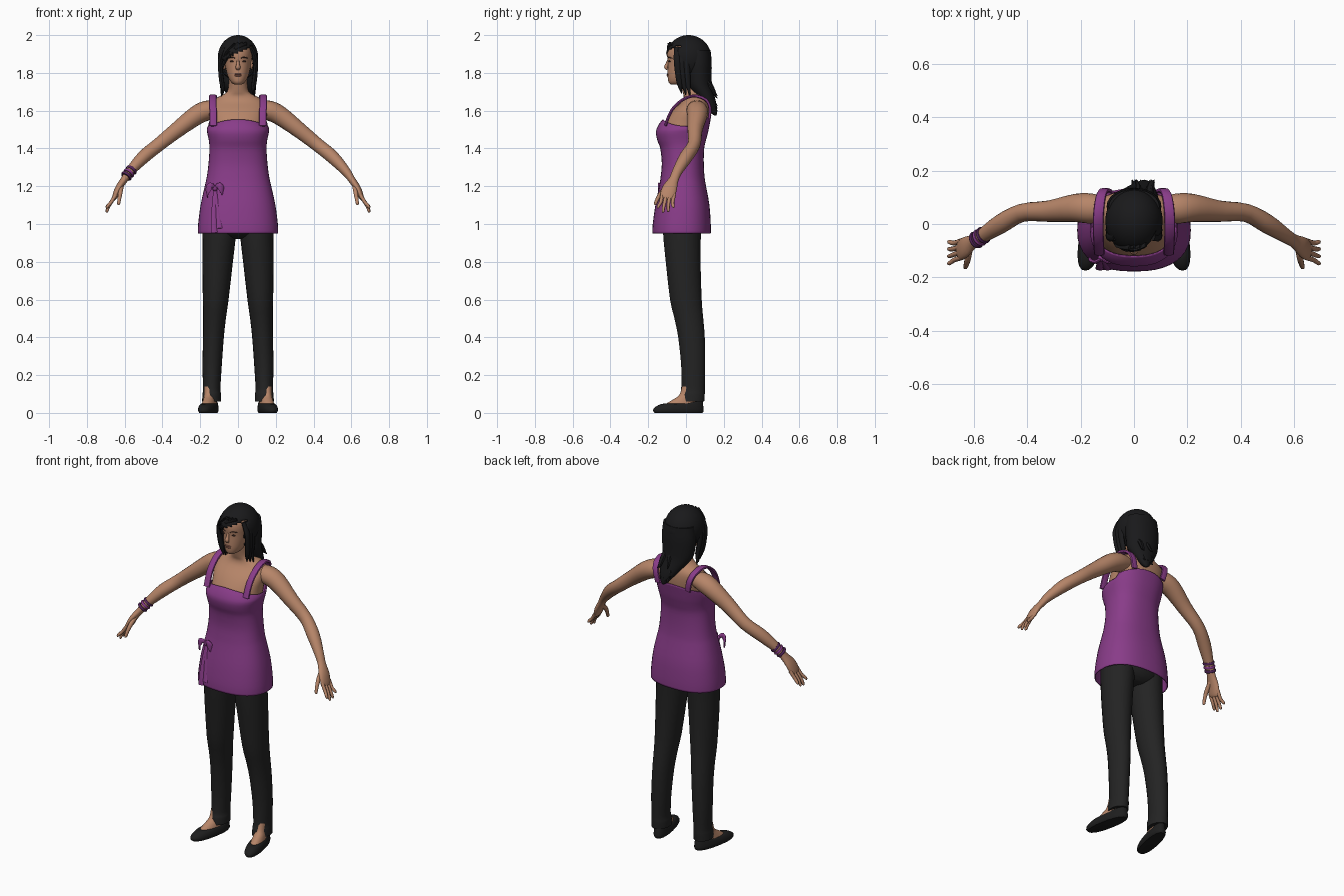
import bpy, bmesh, math, random
from mathutils import Vector

random.seed(4)


def colour(name, r, g, b):
    m = bpy.data.materials.new(name)
    m.diffuse_color = (r, g, b, 1)
    return m


PURPLE = colour("purple cloth", 0.25, 0.045, 0.25)
DARK = colour("dark purple", 0.085, 0.018, 0.1)
SKIN = colour("skin", 0.47, 0.235, 0.14)
LIP = colour("lip", 0.33, 0.13, 0.09)
TROUSER = colour("trouser black", 0.017, 0.017, 0.017)
HAIR = colour("hair black", 0.01, 0.01, 0.011)
SHOE = colour("shoe black", 0.013, 0.013, 0.013)
EYE = colour("eye brown", 0.06, 0.03, 0.022)


def finish(name, bm, mat, angle=50):
    bmesh.ops.recalc_face_normals(bm, faces=bm.faces)
    me = bpy.data.meshes.new(name)
    bm.to_mesh(me)
    bm.free()
    me.materials.append(mat)
    for p in me.polygons:
        p.use_smooth = True
    me.set_sharp_from_angle(angle=math.radians(angle))
    ob = bpy.data.objects.new(name, me)
    bpy.context.collection.objects.link(ob)
    return ob


def smooth_rows(rows, k):
    """Catmull-Rom resampling of equal-length tuples."""
    out = []
    for i in range(len(rows) - 1):
        a, b, c, d = (rows[max(i - 1, 0)], rows[i], rows[i + 1],
                      rows[min(i + 2, len(rows) - 1)])
        for s in range(k):
            t = s / k
            out.append(tuple(0.5 * (2 * q + (r - p) * t + (2 * p - 5 * q + 4 * r - w) * t * t
                                    + (3 * q - p - 3 * r + w) * t ** 3)
                             for p, q, r, w in zip(a, b, c, d)))
    return out + [tuple(rows[-1])]


def loft(name, frames, mat, n, power=2.0, caps=(True, True), warp=None):
    bm = bmesh.new()
    rings = []
    for c, u, v in frames:
        ring = []
        for j in range(n):
            a = math.tau * j / n
            ca, sa = math.cos(a), math.sin(a)
            ca = math.copysign(abs(ca) ** (2 / power), ca)
            sa = math.copysign(abs(sa) ** (2 / power), sa)
            p = c + u * ca + v * sa
            ring.append(bm.verts.new(warp(p) if warp else p))
        rings.append(ring)
    for r, s in zip(rings, rings[1:]):
        for j in range(n):
            bm.faces.new((r[j], r[(j + 1) % n], s[(j + 1) % n], s[j]))
    if caps[0]:
        bm.faces.new(rings[0])
    if caps[1]:
        bm.faces.new(rings[-1])
    return finish(name, bm, mat)


def stack(name, rows, mat, n=28, k=3, **kw):
    """Horizontal sections: z, centre x, half width, front y, back y."""
    frames = [(Vector((cx, (f + b) / 2, z)), Vector((max(rx, .001), 0, 0)), Vector((0, (b - f) / 2, 0)))
              for z, cx, rx, f, b in smooth_rows(rows, k)]
    return loft(name, frames, mat, n, **kw)


def tube(name, pts, mat, side=(0, 1, 0), n=14, k=3, **kw):
    """Path points: x, y, z, radius along side, radius across."""
    pts = smooth_rows(pts, k)
    pos = [Vector(p[:3]) for p in pts]
    frames = []
    for i, p in enumerate(pts):
        t = (pos[min(i + 1, len(pos) - 1)] - pos[max(i - 1, 0)]).normalized()
        u = Vector(side)
        u = (u - t * u.dot(t)).normalized()
        frames.append((pos[i], u * max(p[3], .001), t.cross(u) * max(p[4], .001)))
    return loft(name, frames, mat, n, **kw)


def ball(name, loc, size, mat, seg=16):
    bm = bmesh.new()
    bmesh.ops.create_uvsphere(bm, u_segments=seg, v_segments=seg // 2, radius=1)
    for v in bm.verts:
        v.co = Vector([a * b + c for a, b, c in zip(v.co, size, loc)])
    return finish(name, bm, mat)


def flip(pts, s):
    return [(p[0] * s,) + tuple(p[1:]) for p in pts]


# Upper body and neck
stack("chest_and_neck", [(1.40, 0, .135, -.115, .08), (1.48, 0, .146, -.13, .10), (1.54, 0, .148, -.113, .118),
                         (1.60, 0, .155, -.072, .125), (1.645, 0, .145, -.025, .122),
                         (1.675, 0, .10, -.012, .11), (1.70, 0, .058, -.018, .09),
                         (1.75, 0, .049, -.03, .07), (1.80, 0, .049, -.04, .06)], SKIN, power=2.2)


# Tunic: top edge dips under the arms and rises at the back
def neckline(p):
    k = max(0, (p.z - 1.49) / .065)
    p.z += k * (-.035 * (abs(p.x) / .155) ** 2 + (.02 if p.y > .05 else -.005))
    return p


tunic = stack("tunic", [(.95, 0, .207, -.172, .125), (1.0, 0, .205, -.17, .125), (1.1, 0, .192, -.156, .118),
                        (1.2, 0, .170, -.136, .10), (1.25, 0, .159, -.128, .092), (1.32, 0, .15, -.122, .088),
                        (1.40, 0, .145, -.13, .09), (1.445, 0, .149, -.146, .10), (1.49, 0, .158, -.153, .112),
                        (1.53, 0, .158, -.137, .122), (1.555, 0, .154, -.118, .128)],
              PURPLE, n=40, power=2.4, caps=(False, False), warp=neckline)
solid = tunic.modifiers.new("cloth", "SOLIDIFY")
solid.thickness = .006

# Shoulder straps
for s in (1, -1):
    tube("strap", flip([(.130, -.110, 1.52, .020, .008), (.132, -.077, 1.60, .020, .008),
                        (.134, -.022, 1.655, .020, .008), (.133, .04, 1.678, .020, .008),
                        (.125, .10, 1.662, .019, .008), (.112, .126, 1.62, .018, .008),
                        (.098, .123, 1.56, .018, .008)], s), PURPLE, side=(1, 0, 0), n=10, power=3)

# Tied bow on the hip
ball("bow_knot", (-.122, -.128, 1.19), (.014, .013, .016), PURPLE)
for s in (1, -1):
    tube("bow_loop", [(-.122, -.128, 1.19, .006, .005), (-.122 + s * .022, -.142, 1.205, .016, .007),
                      (-.122 + s * .038, -.138, 1.175, .016, .006), (-.122 + s * .04, -.13, 1.14, .005, .003)],
         PURPLE, side=(0, 0, 1), n=10)
    tube("bow_tail", [(-.122, -.126, 1.185, .008, .005), (-.118 + s * .008, -.146, 1.09, .013, .005),
                      (-.114 + s * .014, -.164, 1.0, .016, .005),
                      (-.112 + s * .014, -.17, .965 + s * .012, .017, .004)],
         PURPLE, side=(1, 0, 0), n=8)

# Trousers
stack("trouser_seat", [(.92, 0, .07, -.06, .04), (.95, 0, .165, -.115, .078), (1.02, 0, .185, -.135, .10),
                       (1.12, 0, .165, -.12, .095), (1.2, 0, .14, -.10, .08)], TROUSER)
for s in (1, -1):
    stack("trouser_leg", [(z, cx * s, rx, f, b) for z, cx, rx, f, b in (
        (1.04, .10, .085, -.12, .085), (.95, .099, .088, -.122, .08), (.80, .108, .081, -.108, .078),
        (.60, .118, .068, -.085, .084), (.50, .124, .060, -.062, .092), (.40, .130, .055, -.042, .10),
        (.25, .137, .051, -.026, .102), (.13, .139, .046, -.026, .10), (.10, .139, .049, -.033, .10),
        (.06, .140, .050, -.036, .097))], TROUSER, n=22)

    # Feet and slip-on shoes, toes turned out
    def toe_out(p, s=s):
        p.x -= s * (p.y - .06) * .19
        return p

    def rim(p, s=s):
        if p.z > .03:
            p.z += .02 * max(0, p.y) / .09
        return toe_out(p)

    stack("foot", [(z, s * .138, rx, f, b) for z, rx, f, b in (
        (.03, .038, -.118, .075), (.05, .036, -.102, .078), (.07, .033, -.07, .075),
        (.095, .031, -.035, .07), (.14, .033, -.02, .075))], SKIN, n=20, warp=toe_out)
    stack("shoe", [(z, s * .138, rx, f, b) for z, rx, f, b in (
        (0, .040, -.166, .088), (.012, .046, -.175, .094), (.03, .045, -.165, .092),
        (.047, .038, -.132, .086), (.048, .034, -.11, .078))], SHOE, n=24, k=2, power=2.3, warp=rim)

# Arms, hands and fingers
for s in (1, -1):
    tube("arm", flip([(.10, .055, 1.612, .045, .04), (.16, .058, 1.602, .056, .052), (.22, .06, 1.575, .053, .051),
                      (.32, .048, 1.50, .040, .042), (.42, .042, 1.42, .034, .036), (.50, .0, 1.355, .036, .035),
                      (.57, -.045, 1.28, .027, .025), (.602, -.065, 1.235, .026, .019),
                      (.632, -.086, 1.19, .039, .018), (.652, -.10, 1.145, .038, .014),
                      (.657, -.104, 1.132, .024, .009)], s), SKIN, n=20)
    for i in range(4):
        y, tip = -.132 + i * .021, (1.082, 1.06, 1.064, 1.085)[i]
        tube("finger", flip([(.647, y + .006, 1.155, .010, .010), (.672, y - .002, 1.115, .0095, .0095),
                             (.687, y - .012 + i * .004, (1.115 + tip) / 2, .0085, .0085),
                             (.694, y - .016 + i * .006, tip + .006, .007, .007),
                             (.695, y - .016 + i * .006, tip, .002, .002)], s), SKIN, n=8)
    tube("thumb", flip([(.615, -.085, 1.205, .014, .012), (.622, -.125, 1.17, .013, .012),
                        (.628, -.15, 1.135, .010, .010), (.632, -.162, 1.107, .008, .008),
                        (.633, -.164, 1.10, .002, .002)], s), SKIN, n=10)

# Bangles on one wrist
for i, mat in enumerate((DARK, PURPLE, DARK)):
    x, y, z = -.561 - i * .013, -.039 - i * .0088, 1.29 - i * .0155
    tube("bangle", [(x, y, z, .031, .029), (x - .004, y - .003, z - .005, .034, .032),
                    (x - .008, y - .006, z - .010, .031, .028)], mat, n=18, k=2)

# Head and face
stack("head", [(1.738, 0, .018, -.078, -.03), (1.75, 0, .036, -.092, .01), (1.78, 0, .053, -.097, .05),
               (1.82, 0, .064, -.097, .08), (1.86, 0, .071, -.096, .10), (1.90, 0, .075, -.1, .11),
               (1.94, 0, .07, -.088, .1), (1.97, 0, .045, -.05, .07)], SKIN, n=32, power=2.1)
tube("nose", [(0, -.093, 1.868, .006, .006), (0, -.1, 1.845, .009, .009), (0, -.106, 1.83, .013, .010),
              (0, -.098, 1.818, .010, .005)], SKIN, side=(1, 0, 0), n=12)
ball("upper_lip", (0, -.096, 1.793, ), (.021, .006, .0045), LIP)
ball("lower_lip", (0, -.095, 1.785), (.018, .007, .005), LIP)
for s in (1, -1):
    ball("eye", (s * .031, -.087, 1.861), (.013, .005, .0045), EYE)
    tube("eyebrow", flip([(.015, -.096, 1.878, .002, .002), (.033, -.091, 1.883, .003, .003),
                          (.052, -.074, 1.877, .002, .002)], s), EYE, side=(0, 0, 1), n=6)
    ball("ear", (s * .073, .0, 1.845), (.01, .018, .028), SKIN)

# Hair cap with a slanted fringe opening
bm = bmesh.new()
bmesh.ops.create_uvsphere(bm, u_segments=48, v_segments=32, radius=1)
for v in bm.verts:
    v.co = Vector((v.co.x * .107, v.co.y * .121 + .013, v.co.z * .12 + 1.88))


def opening(c):
    return (c.y < -.012 and c.z < 1.78) or (c.y < -.025 and c.z < 1.908 + .5 * c.x and c.x < .086)


bmesh.ops.delete(bm, geom=[f for f in bm.faces if opening(f.calc_center_median())], context='FACES')
cap = finish("hair_cap", bm, HAIR)
thick = cap.modifiers.new("thickness", "SOLIDIFY")
thick.thickness = .008

# Hair falling down the back
stack("hair_back", [(1.92, 0, .095, 0, .13), (1.85, 0, .103, -.005, .136), (1.78, 0, .099, .0, .136),
                    (1.73, .004, .092, .01, .138), (1.68, .018, .072, .05, .15), (1.63, .032, .047, .095, .162),
                    (1.59, .04, .022, .128, .165), (1.575, .042, .005, .15, .16)], HAIR, n=24)

# Side locks framing the face
for s in (1, -1):
    for i in range(3):
        y = -.045 + i * .022
        tube("side_lock", flip([(.07, y, 1.935, .018, .01), (.093, y, 1.87, .020, .012),
                                (.092, y + .005, 1.80, .018, .012), (.084, y + .012, 1.74, .014, .012),
                                (.076 + .006 * i, y + .022, 1.69 - .008 * i, .002, .002)], s), HAIR, n=8)

# Loose strands and a swept fringe
for i in range(9):
    a = random.uniform(-1, 1)
    z = random.uniform(1.6, 1.7)
    x = .035 + a * .035
    tube("loose_strand", [(x * .9, .10, z + .09, .012, .01), (x, .135, z + .04, .012, .01),
                          (x + a * .008, .155, z, .007, .006), (x + a * .014, .166, z - .014, .001, .001)],
         HAIR, side=(1, 0, 0), n=6)
for i in range(4):
    tube("fringe_lock", [(.045 - i * .02, -.075 - .003 * i, 1.955, .014, .006),
                         (-.012 - i * .015, -.094 + .006 * i, 1.922 - i * .005, .015, .006),
                         (-.052 - i * .006, -.078 + .008 * i, 1.885 - i * .006, .012, .006),
                         (-.076 - i * .004, -.052 + .006 * i, 1.845 - i * .012, .002, .002)],
         HAIR, side=(1, 0, 1), n=8)
